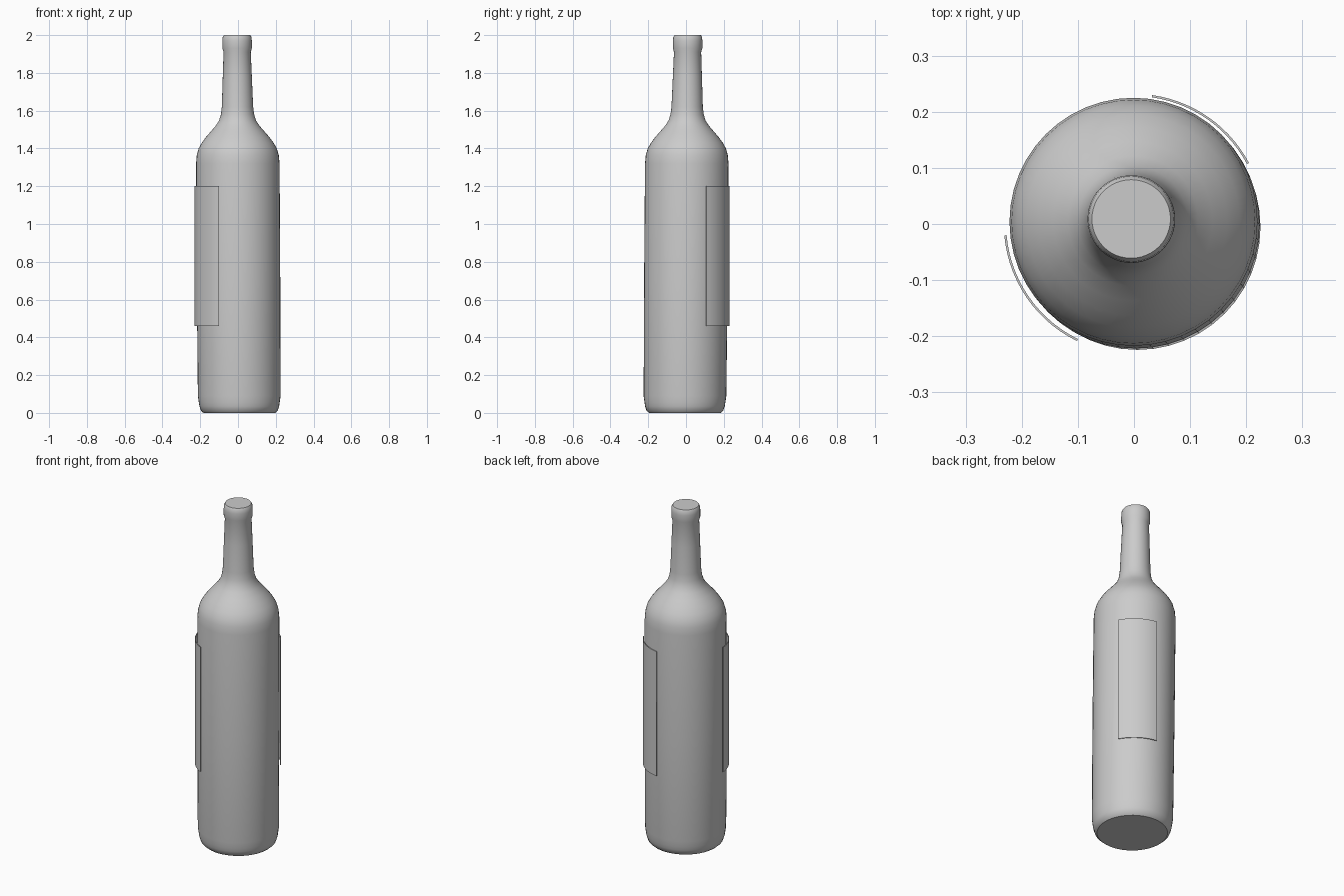
import bpy
import bmesh
from math import cos, sin, radians, tau

cube = bpy.data.objects.get("Cube")
if cube:
    bpy.data.objects.remove(cube, do_unlink=True)

# One plain grey for glass and labels
GREY = (0.6, 0.6, 0.6, 1.0)
grey = bpy.data.materials.new("plain grey")
grey.use_nodes = True
grey.diffuse_color = GREY
grey.node_tree.nodes["Principled BSDF"].inputs["Base Color"].default_value = GREY


def finish(bm, name, angle):
    """Turn a bmesh into a shaded, coloured object."""
    bmesh.ops.recalc_face_normals(bm, faces=bm.faces[:])
    mesh = bpy.data.meshes.new(name)
    bm.to_mesh(mesh)
    bm.free()
    mesh.materials.append(grey)
    obj = bpy.data.objects.new(name, mesh)
    bpy.context.collection.objects.link(obj)
    bpy.ops.object.select_all(action="DESELECT")
    obj.select_set(True)
    bpy.context.view_layer.objects.active = obj
    bpy.ops.object.shade_smooth_by_angle(angle=radians(angle))
    return obj


def axis_at(z):
    """Centre of the bottle at a height; it leans very slightly."""
    t = z / 2
    return 0.007 - 0.012 * t, -0.006 + 0.015 * t


def lathe(name, profile, sides):
    """Stack rings along the leaning axis and cap both ends."""
    bm = bmesh.new()
    rings = []
    for r, z in profile:
        cx, cy = axis_at(z)
        rings.append([bm.verts.new((cx + r * cos(tau * i / sides),
                                    cy + r * sin(tau * i / sides), z))
                      for i in range(sides)])
    for low, high in zip(rings, rings[1:]):
        for i in range(sides):
            j = (i + 1) % sides
            bm.faces.new((low[i], low[j], high[j], high[i]))
    bm.faces.new(rings[0])
    bm.faces.new(rings[-1])
    return finish(bm, name, 35)


def label(name, start, end, radius=0.228, thickness=0.004, steps=14):
    """Thin curved plate wrapped around part of the body."""
    bm = bmesh.new()
    columns = []
    for i in range(steps + 1):
        a = radians(start + (end - start) * i / steps)
        columns.append([bm.verts.new((r * cos(a), r * sin(a), z))
                        for r, z in ((radius, 0.46), (radius + thickness, 0.46),
                                     (radius + thickness, 1.2), (radius, 1.2))])
    for a, b in zip(columns, columns[1:]):
        for k in range(4):
            m = (k + 1) % 4
            bm.faces.new((a[k], a[m], b[m], b[k]))
    bm.faces.new(columns[0])
    bm.faces.new(columns[-1])
    return finish(bm, name, 35)


# Bottle: base, body, shoulder, neck and lip
lathe("bottle", [
    (0.190, 0.0), (0.203, 0.012), (0.211, 0.035), (0.214, 0.055), (0.219, 0.09),
    (0.221, 0.7), (0.221, 1.32), (0.217, 1.365), (0.207, 1.40), (0.190, 1.43),
    (0.168, 1.46), (0.142, 1.49), (0.116, 1.52), (0.098, 1.548), (0.088, 1.58),
    (0.083, 1.62), (0.077, 1.78), (0.072, 1.91), (0.078, 1.93), (0.078, 1.97),
    (0.076, 1.99), (0.070, 2.0),
], 48)

# Two labels on opposite sides
label("rear_label", 28, 82)
label("front_label", 185, 244)
